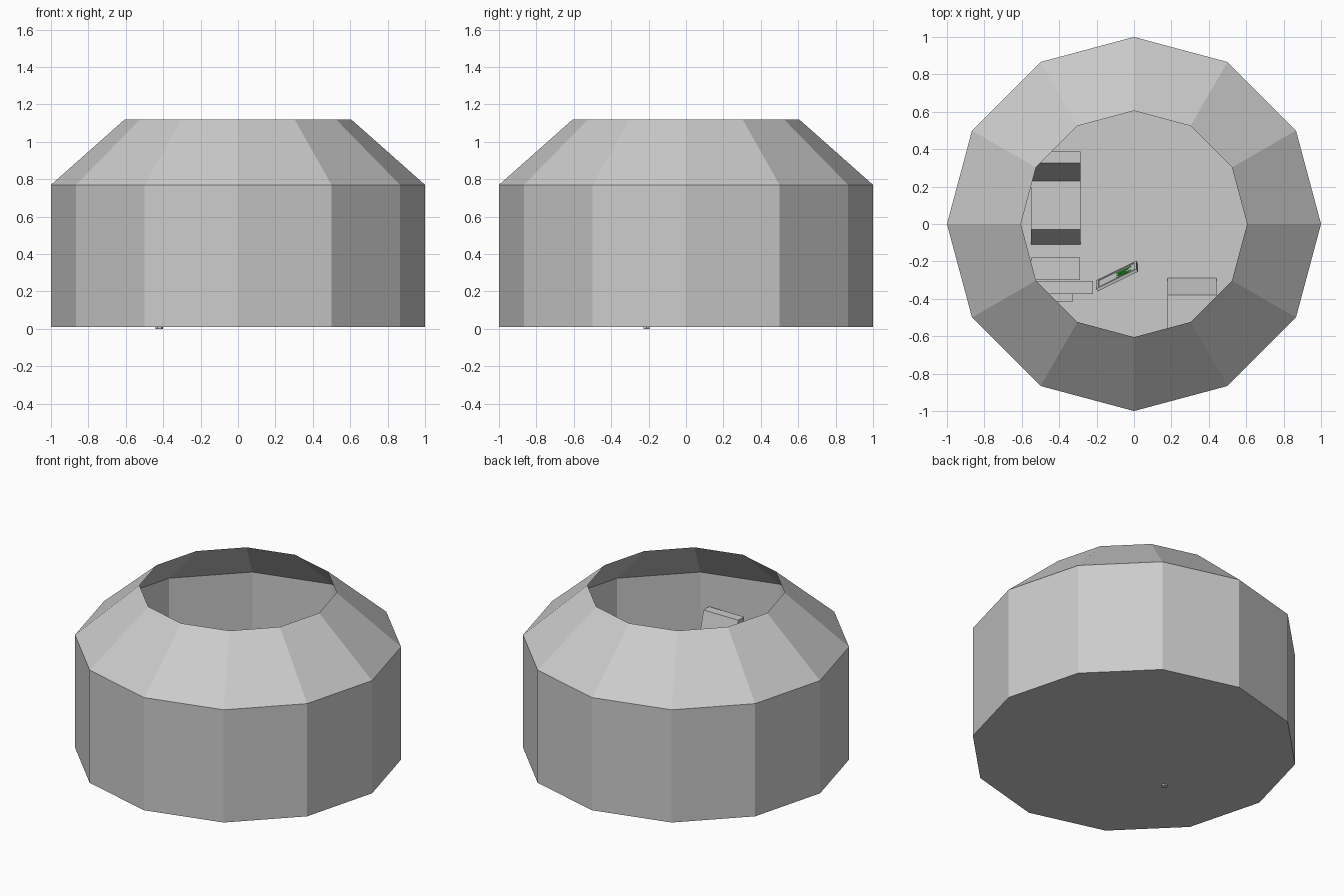
import bpy, bmesh
from math import cos, sin, pi
from mathutils import Vector

if "Cube" in bpy.data.objects:
    bpy.data.objects.remove(bpy.data.objects["Cube"])


def finish(bm, name, mat=None):
    me = bpy.data.meshes.new(name)
    bm.to_mesh(me)
    bm.free()
    ob = bpy.data.objects.new(name, me)
    bpy.context.collection.objects.link(ob)
    if mat:
        me.materials.append(mat)
    return ob


def prism(name, base, vec, mat=None):
    """Extrude a polygon outline along a vector."""
    bm = bmesh.new()
    f = bm.faces.new([bm.verts.new(p) for p in base])
    r = bmesh.ops.extrude_face_region(bm, geom=[f], use_keep_orig=True)
    bmesh.ops.translate(bm, vec=vec, verts=[v for v in r["geom"] if isinstance(v, bmesh.types.BMVert)])
    bmesh.ops.recalc_face_normals(bm, faces=bm.faces)
    return finish(bm, name, mat)


def box(name, x0, x1, y0, y1, z0, z1):
    return prism(name, [(x0, y0, z0), (x1, y0, z0), (x1, y1, z0), (x0, y1, z0)], (0, 0, z1 - z0))


# twelve-sided shell: floor, wall and sloped roof with an open top
bm = bmesh.new()
rings = [[bm.verts.new((r * cos(i * pi / 6), r * sin(i * pi / 6), z)) for i in range(12)]
         for r, z in ((1, 0.01), (1, 0.77), (0.605, 1.12))]
bm.faces.new(rings[0][::-1])
for a, b in zip(rings, rings[1:]):
    for i in range(12):
        j = (i + 1) % 12
        bm.faces.new((a[i], a[j], b[j], b[i]))
finish(bm, "room_shell")


# lounge seats: side profile swept across the width
def seat(name, x0, x1, profile):
    prism(name, [(x0, y, z) for y, z in profile], (x1 - x0, 0, 0))


seat("left_seat", -0.55, -0.285, [(-0.11, 0.01), (-0.03, 0.2), (0.23, 0.2),
                                  (0.325, 0.55), (0.388, 0.55), (0.388, 0.01)])
seat("right_seat", 0.18, 0.44, [(-0.29, 0.01), (-0.38, 0.2), (-0.72, 0.2),
                                (-0.815, 0.55), (-0.875, 0.55), (-0.875, 0.01)])

# small table on a six-sided post
box("table_top", -0.55, -0.29, -0.30, -0.18, 0.23, 0.255)
prism("table_post", [(-0.42 + 0.02 * cos(k * pi / 3), -0.21 + 0.02 * sin(k * pi / 3), 0)
                     for k in range(6)], (0, 0, 0.23))

# large screen: body, raised frame and rear housing
box("screen_body", -0.62, -0.22, -0.375, -0.33, 0.24, 0.47)
for n, (x0, x1, z0, z1) in enumerate(((-0.62, -0.22, 0.24, 0.26), (-0.62, -0.22, 0.45, 0.47),
                                      (-0.62, -0.60, 0.26, 0.45), (-0.24, -0.22, 0.26, 0.45))):
    box("screen_frame_%d" % n, x0, x1, -0.33, -0.305, z0, z1)
box("screen_housing", -0.515, -0.325, -0.415, -0.375, 0.01, 0.42)

# tilted panel with green marks
o, u, v = Vector((-0.2, -0.305, 0.25)), Vector((0.215, 0.105, 0)), Vector((0, -0.045, 0.15))
n = u.cross(v).normalized()
if n.y < 0:
    n = -n


def patch(name, a0, a1, b0, b1, lift, depth, mat=None):
    pts = [o + u * a + v * b + n * lift for a, b in ((a0, b0), (a1, b0), (a1, b1), (a0, b1))]
    return prism(name, pts, n * depth, mat)


green = bpy.data.materials.new("green")
green.diffuse_color = (0.03, 0.55, 0.03, 1)
green.use_nodes = True
green.node_tree.nodes["Principled BSDF"].inputs["Base Color"].default_value = green.diffuse_color
patch("panel", 0, 1, 0, 1, -0.012, 0.012)
for k, s in enumerate(((0, 1, 0, 0.1), (0, 1, 0.9, 1), (0, 0.06, 0.1, 0.9), (0.94, 1, 0.1, 0.9))):
    patch("panel_frame_%d" % k, *s, 0, 0.005)
for k in range(5):
    b = 0.22 + 0.13 * k
    patch("panel_mark_%d" % k, 0.5 + 0.04 * (k % 2), 0.85 - 0.06 * (k % 3), b, b + 0.07, 0, 0.002, green)
